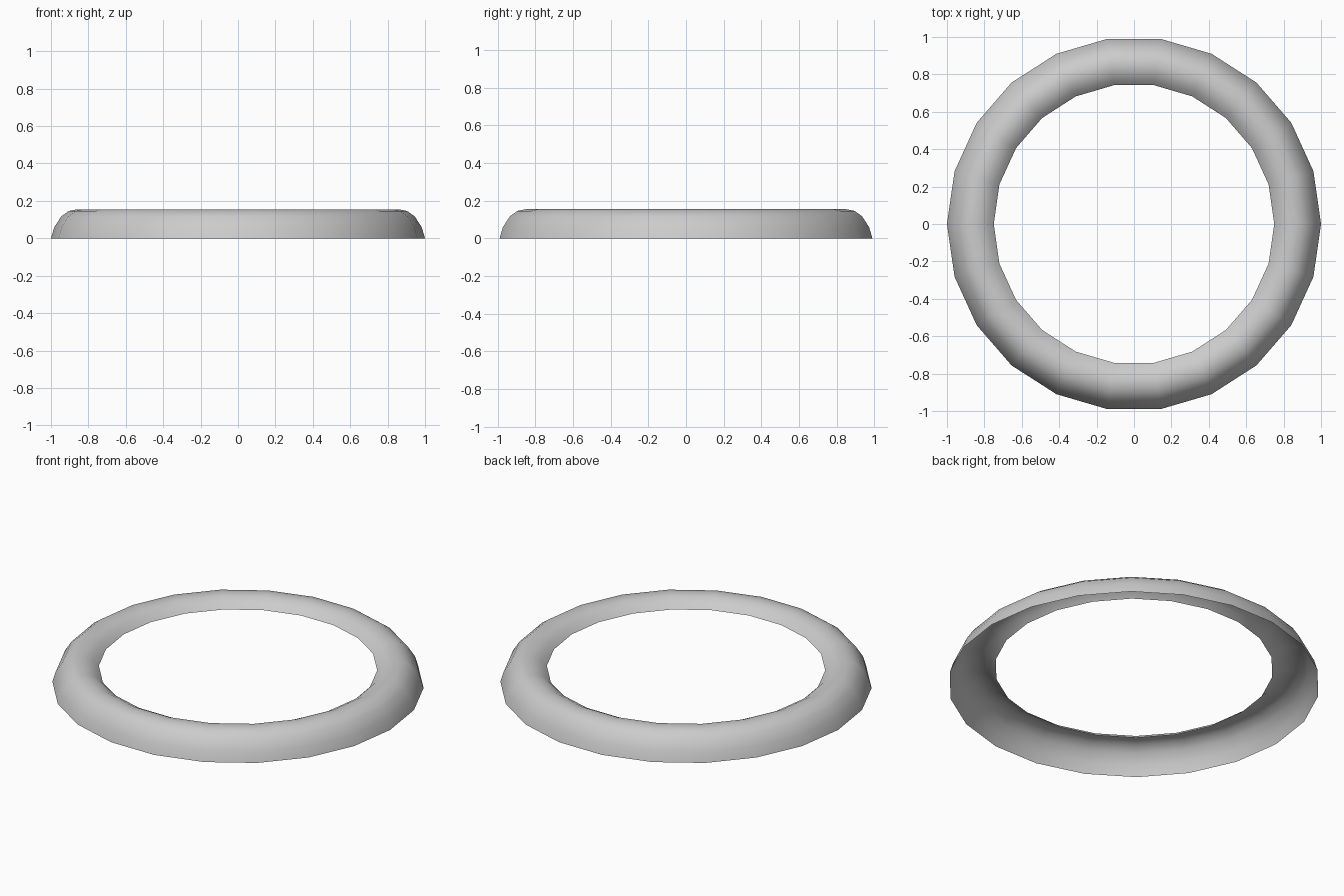
import bpy, bmesh, math

if "Cube" in bpy.data.objects:
    bpy.data.objects.remove(bpy.data.objects["Cube"])

# Half-round rim profile (radius, height): open underneath, inner lip stops short of the ground
PROFILE = [(1.0, 0.0), (0.982, 0.06), (0.945, 0.117), (0.905, 0.146), (0.86, 0.155),
           (0.82, 0.149), (0.78, 0.129), (0.75, 0.10)]
SIDES = 22


def lathe(name, profile, sides):
    bm = bmesh.new()
    rings = []
    for r, z in profile:
        angles = [2 * math.pi * i / sides for i in range(sides)]
        rings.append([bm.verts.new((r * math.cos(a), r * math.sin(a), z)) for a in angles])
    for low, high in zip(rings, rings[1:]):
        for i in range(sides):
            j = (i + 1) % sides
            face = bm.faces.new((low[i], low[j], high[j], high[i]))
            face.smooth = True
    mesh = bpy.data.meshes.new(name)
    bm.to_mesh(mesh)
    bm.free()
    obj = bpy.data.objects.new(name, mesh)
    bpy.context.collection.objects.link(obj)
    return obj


# Ring shell
lathe("ring_shell", PROFILE, SIDES)
